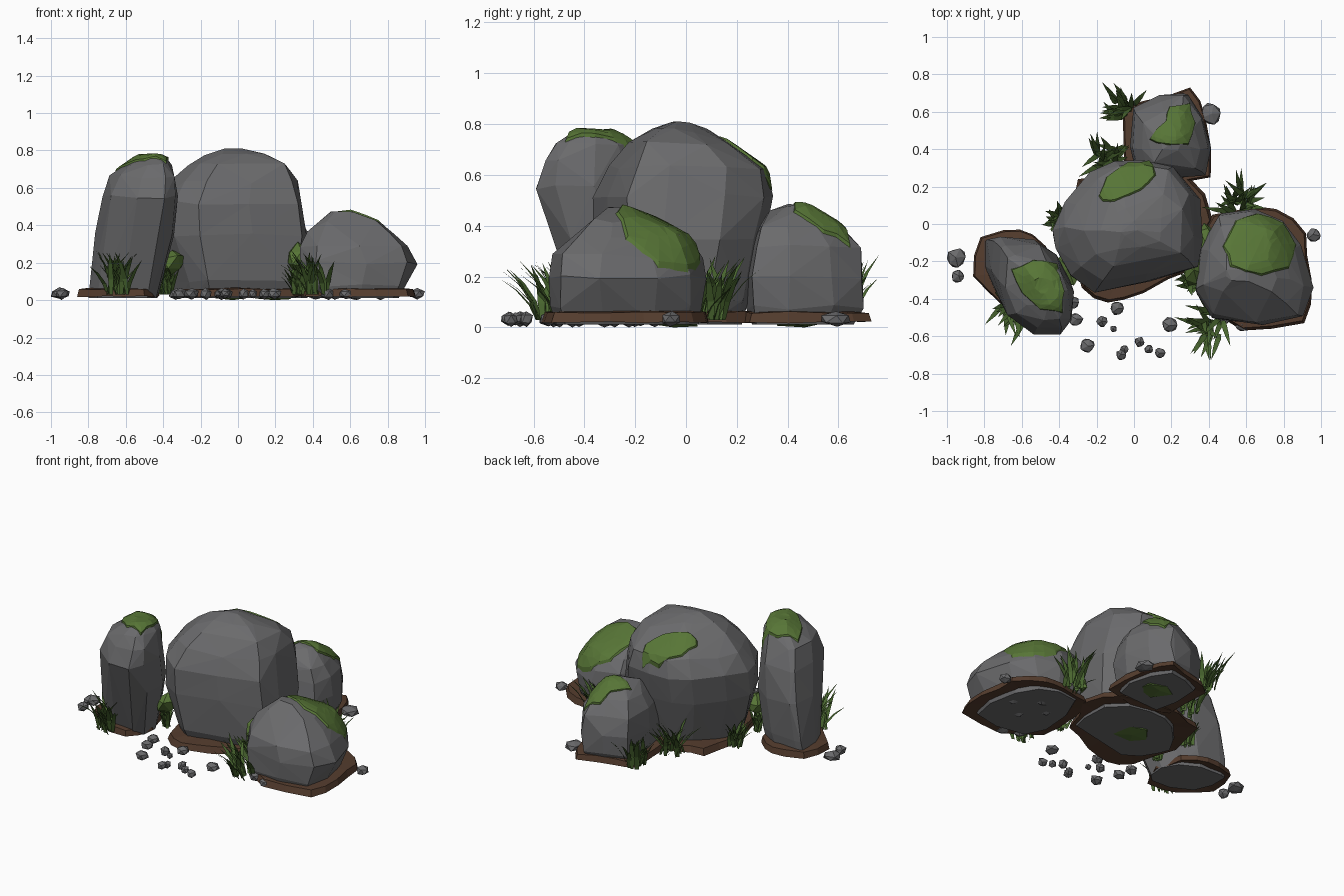
import bpy, bmesh, math, random
from mathutils import Vector
from mathutils.bvhtree import BVHTree

random.seed(4)
if "Cube" in bpy.data.objects:
    bpy.data.objects.remove(bpy.data.objects["Cube"])


def material(name, rgb):
    m = bpy.data.materials.new(name)
    m.use_nodes = True
    m.diffuse_color = (*rgb, 1)
    m.node_tree.nodes["Principled BSDF"].inputs["Base Color"].default_value = (*rgb, 1)
    return m


STONE = material("grey stone", (0.145, 0.145, 0.15))
MOSS = material("moss green", (0.095, 0.178, 0.037))
GRASS = material("dark grass", (0.07, 0.14, 0.03))
DIRT = material("brown dirt", (0.09, 0.046, 0.027))


def jitter(a):
    return Vector([random.uniform(-a, a) for _ in range(3)])


def finish(bm, name, mat, fix=True):
    if fix:
        bmesh.ops.recalc_face_normals(bm, faces=bm.faces)
    mesh = bpy.data.meshes.new(name)
    bm.to_mesh(mesh)
    bm.free()
    mesh.materials.append(mat)
    obj = bpy.data.objects.new(name, mesh)
    bpy.context.collection.objects.link(obj)
    return obj


def boulder(name, outline, levels):
    """Hull of one plan outline refitted to the box of each level (z, x0, x1, y0, y1)."""
    lo = [min(p[i] for p in outline) for i in (0, 1)]
    hi = [max(p[i] for p in outline) for i in (0, 1)]
    bm = bmesh.new()
    for z, x0, x1, y0, y1 in levels:
        for px, py in outline:
            u = (px - lo[0]) / (hi[0] - lo[0])
            v = (py - lo[1]) / (hi[1] - lo[1])
            p = Vector((x0 + u * (x1 - x0), y0 + v * (y1 - y0), z))
            bm.verts.new(p + (jitter(0.01) if z > 0.05 else Vector()))
    res = bmesh.ops.convex_hull(bm, input=bm.verts)
    junk = {g for g in res["geom_interior"] + res["geom_unused"] if isinstance(g, bmesh.types.BMVert)}
    bmesh.ops.delete(bm, geom=list(junk), context="VERTS")
    bmesh.ops.dissolve_limit(bm, angle_limit=0.06, verts=bm.verts, edges=bm.edges)
    bmesh.ops.triangulate(bm, faces=bm.faces)
    tree = BVHTree.FromBMesh(bm)
    finish(bm, name, STONE)
    return tree


def moss_patch(name, tree, outline):
    """Disc draped from above over a boulder, its rim tucked into the stone."""
    cx = sum(p[0] for p in outline) / len(outline)
    cy = sum(p[1] for p in outline) / len(outline)
    bm = bmesh.new()

    def drape(x, y, lift):
        for k in range(12):
            f = 1 - k * 0.05
            at = Vector((cx + (x - cx) * f, cy + (y - cy) * f, 2))
            hit, normal, _, _ = tree.ray_cast(at, Vector((0, 0, -1)))
            if hit:
                return bm.verts.new(hit + normal * lift)

    rim = []
    for a, b in zip(outline, outline[1:] + outline[:1]):
        rim += [Vector(a), (Vector(a) + Vector(b)) / 2 + jitter(0.008).xy]
    rings = []
    for f, lift in ((0.3, 0.01), (0.55, 0.01), (0.75, 0.01), (0.92, 0.01), (1, -0.003)):
        rings.append([drape(cx + (p.x - cx) * f, cy + (p.y - cy) * f, lift) for p in rim])
    bm.faces.new(rings[0])
    bridge(bm, rings)
    bmesh.ops.triangulate(bm, faces=bm.faces)
    finish(bm, name, MOSS)


def bridge(bm, rings):
    n = len(rings[0])
    for a, b in zip(rings, rings[1:]):
        for i in range(n):
            j = (i + 1) % n
            bm.faces.new((a[i], a[j], b[j], b[i]))


def dirt_ring(name, outline):
    """Jagged sloping collar of earth around the foot of a boulder."""
    centre = sum((Vector(p) for p in outline), Vector((0, 0))) / len(outline)
    pts = []
    for a, b in zip(outline, outline[1:] + outline[:1]):
        pts += [Vector(a), (Vector(a) + Vector(b)) / 2 + jitter(0.02).xy]
    bm = bmesh.new()
    rings = []
    for f, z in ((1, 0.016), (0.96, 0.055), (0.6, 0.062), (0.66, 0.03)):
        ring = []
        for p in pts:
            q = centre + (p - centre) * f
            ring.append(bm.verts.new((q.x, q.y, z + random.uniform(0, 0.008))))
        rings.append(ring)
    bridge(bm, rings + rings[:1])
    finish(bm, name, DIRT)


def lump(name, mat, at, size, rough):
    bm = bmesh.new()
    bmesh.ops.create_icosphere(bm, subdivisions=1, radius=1)
    for v in bm.verts:
        p = v.co + jitter(rough)
        v.co = Vector([at[i] + p[i] * size[i] for i in range(3)])
        v.co.z = max(v.co.z, 0)
    finish(bm, name, mat)


def grass_tuft(name, x, y, lean, radius, height):
    """Tapered blades fanning out of a small root patch, mostly towards the lean angle."""
    bm = bmesh.new()
    for k in range(24):
        a = math.radians(lean) + random.gauss(0, 1.1)
        out = Vector((math.cos(a), math.sin(a), 0))
        side = Vector((-out.y, out.x, 0))
        reach = radius * random.uniform(0.45, 1)
        tall = height * random.uniform(0.55, 1)
        root = Vector((x, y, 0.03)) + Vector((*jitter(radius * 0.35).xy, 0))
        rows = []
        for t, w in ((0, 0.009), (0.35, 0.015), (0.7, 0.011)):
            c = root + out * reach * t ** 1.6 + Vector((0, 0, tall * t))
            rows.append([bm.verts.new(c + side * s * w) for s in (-1, 1)])
        tip = bm.verts.new(root + out * reach + Vector((0, 0, tall * 0.96)))
        for r, s in zip(rows, rows[1:]):
            bm.faces.new((r[0], r[1], s[1], s[0]))
        bm.faces.new((rows[-1][0], rows[-1][1], tip))
    finish(bm, name, GRASS, False)


# Boulders
centre = boulder("centre_boulder",
    [(-.45, -.04), (-.37, .11), (-.23, .27), (-.1, .34), (.06, .35), (.23, .31), (.37, .16),
     (.38, -.08), (.35, -.23), (.09, -.3), (-.21, -.36), (-.34, -.27), (-.42, -.13)],
    [(.012, -.33, .31, -.29, .22), (.1, -.36, .33, -.33, .25), (.35, -.44, .37, -.36, .31),
     (.52, -.44, .34, -.36, .35), (.63, -.37, .31, -.31, .32), (.725, -.27, .26, -.22, .18),
     (.775, -.17, .15, -.13, .08), (.803, -.08, .01, -.06, .01)])
left = boulder("left_boulder",
    [(-.79, -.09), (-.74, -.07), (-.54, -.08), (-.39, -.18), (-.32, -.33), (-.33, -.5), (-.39, -.58),
     (-.56, -.57), (-.73, -.46), (-.79, -.28)],
    [(.012, -.8, -.43, -.41, -.09), (.12, -.785, -.4, -.44, -.07), (.35, -.755, -.35, -.52, -.07),
     (.55, -.72, -.33, -.59, -.11), (.66, -.68, -.34, -.56, -.17), (.72, -.6, -.36, -.51, -.21),
     (.765, -.53, -.39, -.43, -.28)])
right = boulder("right_boulder",
    [(.46, .06), (.65, .08), (.8, .02), (.9, -.12), (.95, -.34), (.91, -.51), (.68, -.55),
     (.42, -.51), (.34, -.37), (.36, -.14)],
    [(.012, .4, .86, -.51, .05), (.08, .37, .89, -.54, .07), (.2, .34, .95, -.54, .08),
     (.28, .34, .91, -.52, .06), (.36, .38, .84, -.45, .01), (.42, .44, .76, -.38, -.1),
     (.465, .5, .62, -.31, -.22)])
back = boulder("back_boulder",
    [(-.02, .4), (-.01, .61), (.14, .68), (.28, .7), (.37, .57), (.42, .4), (.38, .25), (.02, .23)],
    [(.012, .01, .37, .26, .66), (.08, -.01, .4, .24, .7), (.2, -.02, .42, .24, .7),
     (.32, 0, .4, .26, .68), (.4, .04, .36, .28, .61), (.45, .1, .3, .34, .53),
     (.48, .15, .25, .4, .48)])

# Moss caps
moss_patch("centre_moss", centre,
    [(-.19, .15), (-.15, .25), (-.03, .33), (.09, .34), (.12, .26), (.04, .18), (-.1, .12), (-.17, .12)])
moss_patch("left_moss", left,
    [(-.66, -.24), (-.54, -.19), (-.41, -.21), (-.37, -.36), (-.38, -.48), (-.5, -.46), (-.6, -.37)])
moss_patch("right_moss", right,
    [(.47, -.12), (.54, .02), (.66, .06), (.8, .01), (.87, -.11), (.83, -.24), (.68, -.28), (.51, -.23)])
moss_patch("back_moss", back,
    [(.08, .45), (.17, .55), (.19, .63), (.3, .65), (.33, .54), (.29, .42), (.18, .42)])

# Earth collars
dirt_ring("centre_dirt", [(-.3, .24), (-.1, .3), (.2, .3), (.38, .16), (.42, .02), (.3, -.25),
                          (.05, -.37), (-.14, -.42), (-.28, -.34), (-.37, -.05)])
dirt_ring("left_dirt", [(-.86, -.28), (-.82, -.07), (-.61, -.03), (-.47, -.12), (-.42, -.3),
                        (-.5, -.47), (-.7, -.44)])
dirt_ring("right_dirt", [(.42, .05), (.63, .09), (.76, .08), (.92, -.05), (.95, -.3), (.91, -.53),
                         (.58, -.57), (.36, -.42), (.35, -.15)])
dirt_ring("back_dirt", [(-.05, .27), (-.06, .6), (.06, .66), (.3, .73), (.38, .58), (.41, .25), (.2, .2)])

# Grass tufts
for i, tuft in enumerate([
        (-.65, -.47, 255, .17, .26), (.42, -.53, 225, .17, .26), (.57, .1, 90, .16, .27),
        (-.05, .61, 130, .14, .27), (-.14, .34, 130, .16, .25), (-.39, .03, 160, .1, .2),
        (.32, -.31, 200, .08, .18), (-.37, -.22, 250, .06, .17)]):
    grass_tuft("grass_tuft_%d" % i, *tuft)

# Mossy clumps between and beneath the boulders
for i, (at, size) in enumerate([
        ((.32, -.25, .22), (.06, .09, .08)), ((.39, -.1, .2), (.06, .11, .07)),
        ((-.35, -.24, .2), (.07, .09, .08)),
        ((-.03, -.05, .03), (.14, .11, .04)), ((.2, .45, .03), (.11, .09, .04))]):
    lump("moss_clump_%d" % i, MOSS, at, size, 0.2)

# Loose pebbles, some tucked beneath the boulders
for i, (x, y, r) in enumerate([
        (-.95, -.18, .055), (-.94, -.28, .038), (.41, .59, .062), (.96, -.06, .04), (-.25, -.65, .042),
        (-.31, -.51, .04), (-.17, -.52, .033), (-.09, -.45, .04), (-.11, -.56, .02), (.19, -.54, .045),
        (-.07, -.7, .03), (-.05, -.67, .025), (.03, -.63, .03), (.08, -.67, .026), (.14, -.69, .03),
        (.48, -.5, .04), (.58, -.54, .04), (-.33, -.42, .04), (.52, -.2, .05), (.64, -.32, .05),
        (.76, -.22, .05), (.62, -.12, .05)]):
    lump("pebble_%d" % i, STONE, (x, y, .034), (r, r, min(r, .032)), 0.11)
